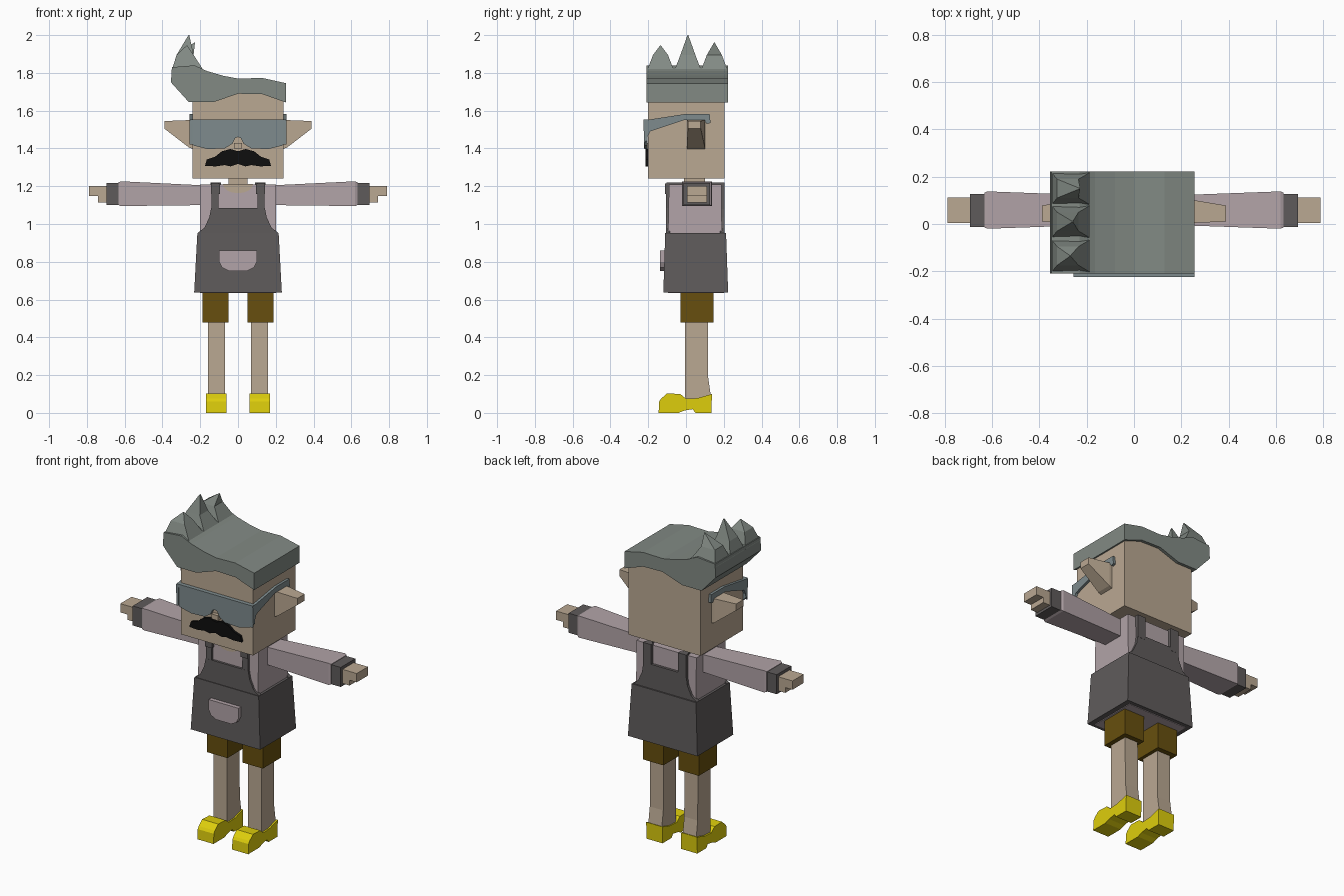
import bpy, bmesh, math

if "Cube" in bpy.data.objects:
    bpy.data.objects.remove(bpy.data.objects["Cube"], do_unlink=True)


def srgb(*rgb):
    return [((v / 255 + 0.055) / 1.055) ** 2.4 if v > 10 else v / 3295 for v in rgb] + [1]


def material(name, *rgb):
    mat = bpy.data.materials.new(name)
    colour = srgb(*rgb)
    mat.diffuse_color = colour
    mat.use_nodes = True
    for node in mat.node_tree.nodes:
        if node.type == 'BSDF_PRINCIPLED':
            node.inputs["Base Color"].default_value = colour
    return mat


skin = material("skin tan", 186, 168, 146)
hair_grey = material("hair grey", 130, 138, 132)
glass_grey = material("glasses blue grey", 126, 139, 141)
black = material("moustache black", 14, 14, 14)
shirt_pink = material("shirt dusty pink", 178, 164, 168)
apron_grey = material("apron charcoal", 95, 91, 91)
brown = material("shorts brown", 103, 79, 14)
yellow = material("shoe yellow", 222, 206, 12)


def loft(name, rings, mat):
    """Skin equal-length rings of points and cap both ends."""
    bm = bmesh.new()
    rows = [[bm.verts.new(p) for p in ring] for ring in rings]
    n = len(rows[0])
    for a, b in zip(rows, rows[1:]):
        for i in range(n):
            j = (i + 1) % n
            bm.faces.new((a[i], a[j], b[j], b[i]))
    bm.faces.new(rows[0])
    bm.faces.new(rows[-1])
    bmesh.ops.remove_doubles(bm, verts=bm.verts, dist=0.0001)
    bmesh.ops.recalc_face_normals(bm, faces=bm.faces)
    mesh = bpy.data.meshes.new(name)
    bm.to_mesh(mesh)
    bm.free()
    mesh.materials.append(mat)
    obj = bpy.data.objects.new(name, mesh)
    bpy.context.collection.objects.link(obj)
    return obj


def rect_z(x0, x1, y0, y1, z):
    return [(x0, y0, z), (x1, y0, z), (x1, y1, z), (x0, y1, z)]


def rect_x(x, y0, y1, z0, z1):
    return [(x, y0, z0), (x, y1, z0), (x, y1, z1), (x, y0, z1)]


def box(name, x0, x1, y0, y1, z0, z1, mat):
    return loft(name, [rect_z(x0, x1, y0, y1, z) for z in (z0, z1)], mat)


def prism_y(name, outline, y0, y1, mat):
    """Extrude an (x, z) outline from front to back."""
    return loft(name, [[(x, y, z) for x, z in outline] for y in (y0, y1)], mat)


def prism_x(name, outline, x0, x1, mat):
    """Extrude a (y, z) outline sideways."""
    return loft(name, [[(x, y, z) for y, z in outline] for x in (x0, x1)], mat)


def mirrored(half):
    return half + [(-x, z) for x, z in reversed(half)]


def both_sides(obj):
    """Mirror a left part across the middle."""
    obj.modifiers.new("Mirror", 'MIRROR')
    return obj


# Head, neck and nose
box("head", -0.24, 0.24, -0.2, 0.205, 1.24, 1.72, skin)
box("neck", -0.05, 0.05, -0.01, 0.1, 1.17, 1.25, skin)
box("nose", -0.022, 0.022, -0.222, -0.19, 1.4, 1.43, skin)

# Ears tapering outwards
both_sides(loft("ear", [rect_x(0.235, 0.005, 0.1, 1.395, 1.55),
                        rect_x(0.26, 0.005, 0.1, 1.405, 1.55),
                        rect_x(0.39, 0.01, 0.078, 1.505, 1.545)], skin))

# Swept hair block and three spikes
hair_outline = [(-0.26, 1.645), (-0.13, 1.645), (0, 1.69), (0.13, 1.687),
                (0.255, 1.643), (0.255, 1.745), (0.13, 1.773), (0, 1.77),
                (-0.08, 1.785), (-0.165, 1.81), (-0.23, 1.84), (-0.35, 1.83),
                (-0.355, 1.75)]
prism_y("hair", hair_outline, -0.21, 0.223, hair_grey)
for label, y, tip_x, tip_z in (("front", -0.135, -0.27, 1.945),
                               ("middle", 0.01, -0.26, 2.0),
                               ("back", 0.15, -0.23, 1.96)):
    w = 0.072
    loft(label + "_hair_spike",
         [rect_z(-0.352, -0.18, y - w, y + w, 1.81),
          rect_z(-0.325, -0.235, y - w * 0.55, y + w * 0.55, 1.895),
          rect_z(tip_x - 0.002, tip_x + 0.002, y - 0.002, y + 0.002, tip_z)],
         hair_grey)

# Glasses: lenses, brow bar and side arms
lens = [(0, 1.535), (0.25, 1.545), (0.257, 1.44), (0.235, 1.415), (0.16, 1.397),
        (0.07, 1.4), (0.03, 1.425), (0.015, 1.455), (0, 1.46)]
both_sides(prism_y("glasses_lens", lens, -0.221, -0.204, glass_grey))
box("glasses_brow_bar", -0.255, 0.255, -0.225, -0.2, 1.533, 1.552, glass_grey)
arm = [(-0.225, 1.548), (0, 1.583), (0.125, 1.583), (0.13, 1.535), (0.11, 1.53),
       (0.095, 1.55), (-0.01, 1.55), (-0.19, 1.49), (-0.222, 1.42)]
both_sides(prism_x("glasses_arm", arm, 0.241, 0.256, glass_grey))

# Moustache
prism_y("moustache",
        mirrored([(0.0001, 1.385), (0.04, 1.397), (0.085, 1.385), (0.12, 1.357),
                  (0.165, 1.342), (0.175, 1.308), (0.12, 1.305), (0.07, 1.312),
                  (0.04, 1.305), (0.0001, 1.318)]), -0.215, -0.195, black)

# Shirt with scooped neckline
loft("shirt", [rect_z(-0.2, 0.2, -0.095, 0.2, 0.634),
               rect_z(-0.2, 0.2, -0.095, 0.19, 0.95),
               rect_z(-0.2, 0.2, -0.09, 0.187, 1.21)], shirt_pink)
scoop = [(0.08 * math.cos(a), 1.213 - 0.05 * math.sin(a))
         for a in [math.pi * i / 8 for i in range(9)]]
prism_y("neckline", scoop, -0.096, 0.1, skin)

# Apron skirt
loft("apron_skirt", [rect_z(-0.232, 0.232, -0.12, 0.223, 0.638),
                     rect_z(-0.215, 0.215, -0.11, 0.212, 0.953)], apron_grey)

# Apron bibs, front and back
bib = [(0.215, 0.94), (0.215, 0.952), (0.178, 0.98), (0.152, 1.035), (0.142, 1.085)]
prism_y("apron_front_bib", mirrored(bib), -0.106, -0.085, apron_grey)
back_bib = bib[:4] + [(0.142, 1.1)]
prism_y("apron_back_bib", mirrored(back_bib), 0.18, 0.204, apron_grey)

# Straps running over the shoulders
strap = [(-0.106, 1.07), (-0.104, 1.219), (0.2, 1.219), (0.202, 1.08),
         (0.18, 1.08), (0.18, 1.2), (-0.085, 1.2), (-0.085, 1.07)]
both_sides(prism_x("apron_strap", strap, 0.102, 0.14, apron_grey))
both_sides(box("strap_clasp", 0.096, 0.142, -0.112, -0.09, 1.16, 1.215, apron_grey))
both_sides(box("back_strap", 0.09, 0.145, 0.18, 0.205, 1.08, 1.219, apron_grey))

# Rounded pocket
prism_y("pocket",
        mirrored([(0.1, 0.86), (0.1, 0.8), (0.085, 0.77), (0.05, 0.752)]),
        -0.138, -0.11, shirt_pink)

# Arms: sleeve, cuff, fingers and thumb
both_sides(loft("sleeve", [rect_x(0.19, -0.005, 0.122, 1.1, 1.205),
                           rect_x(0.62, -0.02, 0.138, 1.095, 1.226),
                           rect_x(0.632, -0.015, 0.133, 1.1, 1.221)], shirt_pink))
both_sides(box("cuff", 0.625, 0.695, -0.012, 0.127, 1.1, 1.218, apron_grey))
both_sides(box("fingers", 0.69, 0.79, 0.005, 0.112, 1.147, 1.2, skin))
both_sides(box("thumb", 0.69, 0.742, 0.005, 0.112, 1.115, 1.15, skin))

# Shorts and legs
both_sides(box("shorts_leg", 0.05, 0.187, -0.03, 0.145, 0.478, 0.68, brown))
both_sides(loft("leg", [rect_z(0.07, 0.16, -0.005, 0.132, 0.06),
                        rect_z(0.07, 0.16, -0.005, 0.13, 0.1),
                        rect_z(0.07, 0.16, -0.005, 0.117, 0.19),
                        rect_z(0.07, 0.16, -0.005, 0.115, 0.5)], skin))

# Shoes with arched sole and raised toe
shoe = [(-0.145, 0), (-0.04, 0), (-0.01, 0.012), (0.035, 0.02), (0.05, 0),
        (0.135, 0), (0.137, 0.1), (0.06, 0.078), (0, 0.075), (-0.03, 0.1),
        (-0.1, 0.103), (-0.132, 0.075), (-0.142, 0.06)]
both_sides(prism_x("shoe", shoe, 0.062, 0.17, yellow))
